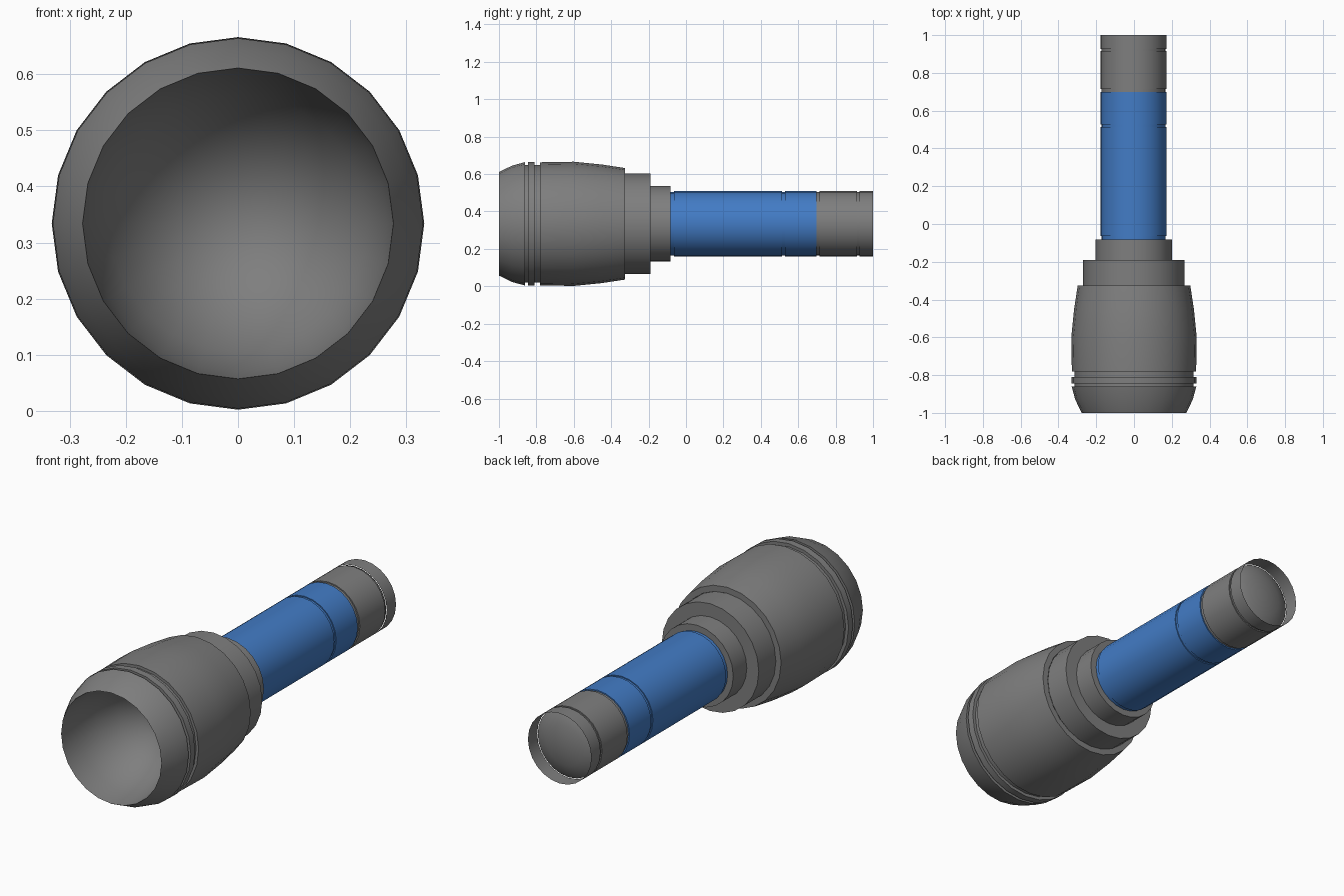
import bpy
import bmesh
from math import sin, cos, radians, tau

SIDES = 24
AXIS_Z = 0.334

cube = bpy.data.objects.get("Cube")
if cube:
    bpy.data.objects.remove(cube)


def material(name, color):
    mat = bpy.data.materials.new(name)
    mat.use_nodes = True
    mat.diffuse_color = (*color, 1)
    bsdf = next(n for n in mat.node_tree.nodes if n.type == "BSDF_PRINCIPLED")
    bsdf.inputs["Base Color"].default_value = (*color, 1)
    return mat


gray = material("dark gray metal", (0.21, 0.21, 0.21))
blue = material("blue grip", (0.055, 0.2, 0.56))


def lathe(name, profile, mat, x=0.0):
    """Turn a (y, radius) profile around the long axis; normals lie left of travel."""
    bm = bmesh.new()
    rings = []
    for y, r in profile:
        rings.append([bm.verts.new((x + r * cos(tau * j / SIDES), y,
                                    AXIS_Z + r * sin(tau * j / SIDES)))
                      for j in range(SIDES)])
    for a, b in zip(rings, rings[1:]):
        for j in range(SIDES):
            k = (j + 1) % SIDES
            bm.faces.new((a[j], b[j], b[k], a[k]))
    # Collapse rings of zero radius into poles
    bmesh.ops.remove_doubles(bm, verts=bm.verts, dist=0.0001)
    mesh = bpy.data.meshes.new(name)
    bm.to_mesh(mesh)
    bm.free()
    mesh.materials.append(mat)
    mesh.shade_smooth()
    mesh.set_sharp_from_angle(angle=radians(35))
    obj = bpy.data.objects.new(name, mesh)
    bpy.context.collection.objects.link(obj)
    return obj


# Reflector bowl, from its deepest point out to the rim
lathe("reflector", [(-0.62, 0), (-0.64, 0.09), (-0.70, 0.17), (-0.79, 0.23),
                    (-0.89, 0.265), (-1, 0.277)], gray)

# Bezel, trim ring and bulged lamp head with grooves between them
lathe("lamp_head", [(-1, 0.277), (-0.93, 0.311), (-0.86, 0.33), (-0.86, 0.315),
                    (-0.845, 0.315), (-0.845, 0.331), (-0.81, 0.331),
                    (-0.81, 0.315), (-0.78, 0.315), (-0.78, 0.329),
                    (-0.6, 0.332), (-0.45, 0.317), (-0.325, 0.298),
                    (-0.325, 0.268)], gray)

# Stepped neck behind the head
lathe("neck", [(-0.325, 0.268), (-0.19, 0.268), (-0.19, 0.202),
               (-0.083, 0.202), (-0.083, 0.168)], gray, -0.001)

# Blue handle in two sections
lathe("handle_grip", [(-0.083, 0.17), (-0.063, 0.17), (-0.063, 0.175),
                      (0.513, 0.175), (0.513, 0.17), (0.528, 0.17),
                      (0.528, 0.175), (0.698, 0.175), (0.698, 0.168)], blue, -0.002)

# Tail barrel
lathe("tail_barrel", [(0.698, 0.169), (0.715, 0.169), (0.715, 0.175),
                      (0.915, 0.175), (0.915, 0.169), (0.927, 0.169)], gray, -0.002)

# Recessed push button with a soft crown
lathe("tail_button", [(0.927, 0.172), (0.945, 0.145), (0.96, 0.1),
                      (0.969, 0.05), (0.972, 0)], gray, -0.002)

# Thin lip around the button, facing inward
lathe("tail_lip", [(1, 0.175), (0.927, 0.175)], gray, -0.002)
